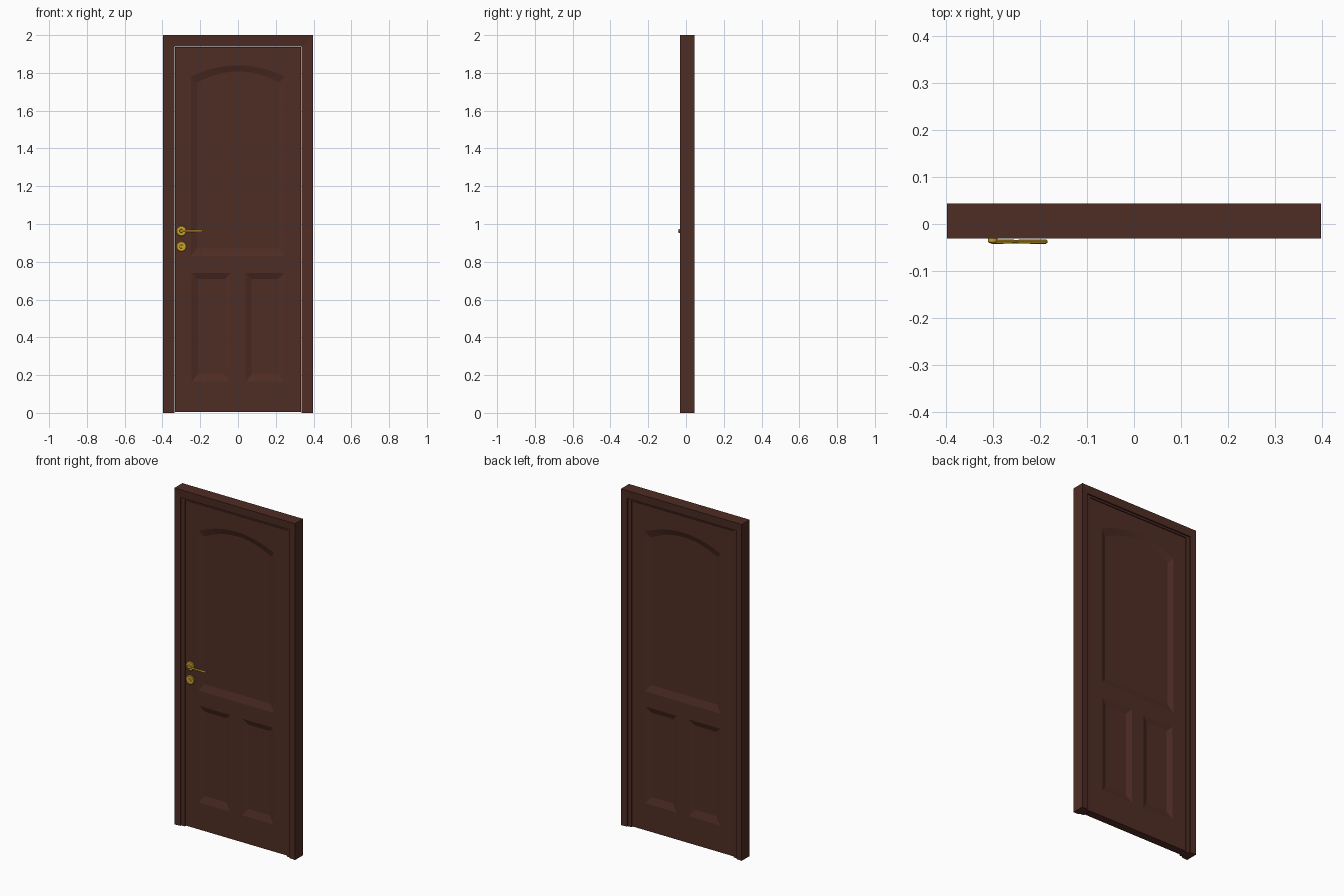
import bpy, bmesh, math
from mathutils import Matrix

if "Cube" in bpy.data.objects:
    bpy.data.objects.remove(bpy.data.objects["Cube"], do_unlink=True)


def material(name, color):
    m = bpy.data.materials.new(name)
    m.use_nodes = True
    m.diffuse_color = color
    m.node_tree.nodes["Principled BSDF"].inputs["Base Color"].default_value = color
    return m


wood = material("dark brown wood", (0.078, 0.026, 0.018, 1))
brass = material("brass", (0.60, 0.36, 0.025, 1))


def finish(bm, name, mat):
    bmesh.ops.recalc_face_normals(bm, faces=bm.faces)
    mesh = bpy.data.meshes.new(name)
    bm.to_mesh(mesh)
    bm.free()
    mesh.materials.append(mat)
    obj = bpy.data.objects.new(name, mesh)
    bpy.context.collection.objects.link(obj)
    return obj


def loft(bm, rings):
    """Join rings of points into a closed solid."""
    rows = [[bm.verts.new(p) for p in ring] for ring in rings]
    n = len(rows[0])
    for a, b in zip(rows, rows[1:]):
        for i in range(n):
            j = (i + 1) % n
            bm.faces.new((a[i], a[j], b[j], b[i]))
    bm.faces.new(rows[0])
    bm.faces.new(rows[-1])


# Door frame: stepped section swept up, across and down with mitred corners
# (side inset, top inset, y)
section = [(0, 0, -.031), (.037, .048, -.028), (.037, .048, -.021), (.062, .059, -.020),
           (.062, .059, .032), (.037, .048, .033), (.037, .048, .041), (0, 0, .044)]
bm = bmesh.new()
loft(bm, [[(sx * (.397 - d), y, 2 - t if top else 0) for d, t, y in section]
          for sx, top in ((-1, 0), (-1, 1), (1, 1), (1, 0))])
finish(bm, "door_frame", wood)

# Door slab
FRONT, BACK = -.017, .030
bm = bmesh.new()
loft(bm, [[(x, y, z) for x, z in ((-.333, .005), (.333, .005), (.333, 1.938), (-.333, 1.938))]
          for y in (FRONT, BACK)])
slab = finish(bm, "door_slab", wood)


def outline(x0, x1, z0, z1, rise, inset):
    """Panel outline with an optional arched top."""
    x0, x1, z0 = x0 + inset, x1 - inset, z0 + inset * 1.3
    z1 -= inset
    pts = [(x0, z0), (x1, z0)]
    steps = 12 if rise else 1
    for i in range(steps + 1):
        t = i / steps
        pts.append((x1 + (x0 - x1) * t, z1 + rise * (1 - (2 * t - 1) ** 2)))
    return pts


# Recessed panels with sloping sides, cut into both faces
DEPTH, SLOPE = .012, .032
panels = [(-.25, .25, .83, 1.78, .06), (-.245, -.04, .165, .74, 0), (.04, .245, .165, .74, 0)]
cutters = []
for panel in panels:
    for face, inward in ((FRONT, 1), (BACK, -1)):
        bm = bmesh.new()
        loft(bm, [[(x, face + inward * depth, z) for x, z in outline(*panel, inset)]
                  for depth, inset in ((-.01, 0), (0, 0), (DEPTH, SLOPE))])
        cutter = finish(bm, "panel_cutter", wood)
        cutter.hide_render = True
        cutters.append(cutter)
        cut = slab.modifiers.new("panel", "BOOLEAN")
        cut.operation, cut.solver, cut.object = "DIFFERENCE", "EXACT", cutter
bpy.context.view_layer.update()
carved = bpy.data.meshes.new_from_object(
    slab.evaluated_get(bpy.context.evaluated_depsgraph_get()))
slab.modifiers.clear()
slab.data = carved
for cutter in cutters:
    bpy.data.objects.remove(cutter, do_unlink=True)


def disc(name, z, radius, y0, y1, rim):
    """Round plate facing forward with a bevelled rim."""
    bm = bmesh.new()
    ring = [(math.cos(a), math.sin(a)) for a in (i * math.tau / 24 for i in range(24))]
    loft(bm, [[(-.30 + r * c, y, z + r * s) for c, s in ring]
              for r, y in ((radius, y0), (radius, y1 + rim), (radius - rim, y1))])
    obj = finish(bm, name, brass)
    bpy.context.view_layer.objects.active = obj
    obj.select_set(True)
    bpy.ops.object.shade_smooth_by_angle()
    obj.select_set(False)


# Handle and lock
LEVER_Z, LOCK_Z = .963, .881
disc("handle_rose", LEVER_Z, .027, FRONT + .002, -.025, .003)
disc("handle_neck", LEVER_Z, .010, -.026, -.040, .002)
disc("lock_rose", LOCK_Z, .027, FRONT + .002, -.025, .003)
disc("lock_cylinder", LOCK_Z, .010, -.026, -.029, .001)

# Lever: flattened rounded bar, slightly slimmer toward the middle
bm = bmesh.new()
around = [i * math.tau / 12 for i in range(12)]
stations = [(-.306, .003), (-.302, .006), (-.25, .005), (-.195, .006), (-.187, .006), (-.184, .003)]
loft(bm, [[(x, -.0375 + r * .8 * math.cos(a), LEVER_Z + r * math.sin(a)) for a in around]
          for x, r in stations])
lever = finish(bm, "handle_lever", brass)
bpy.context.view_layer.objects.active = lever
lever.select_set(True)
bpy.ops.object.shade_smooth_by_angle()
